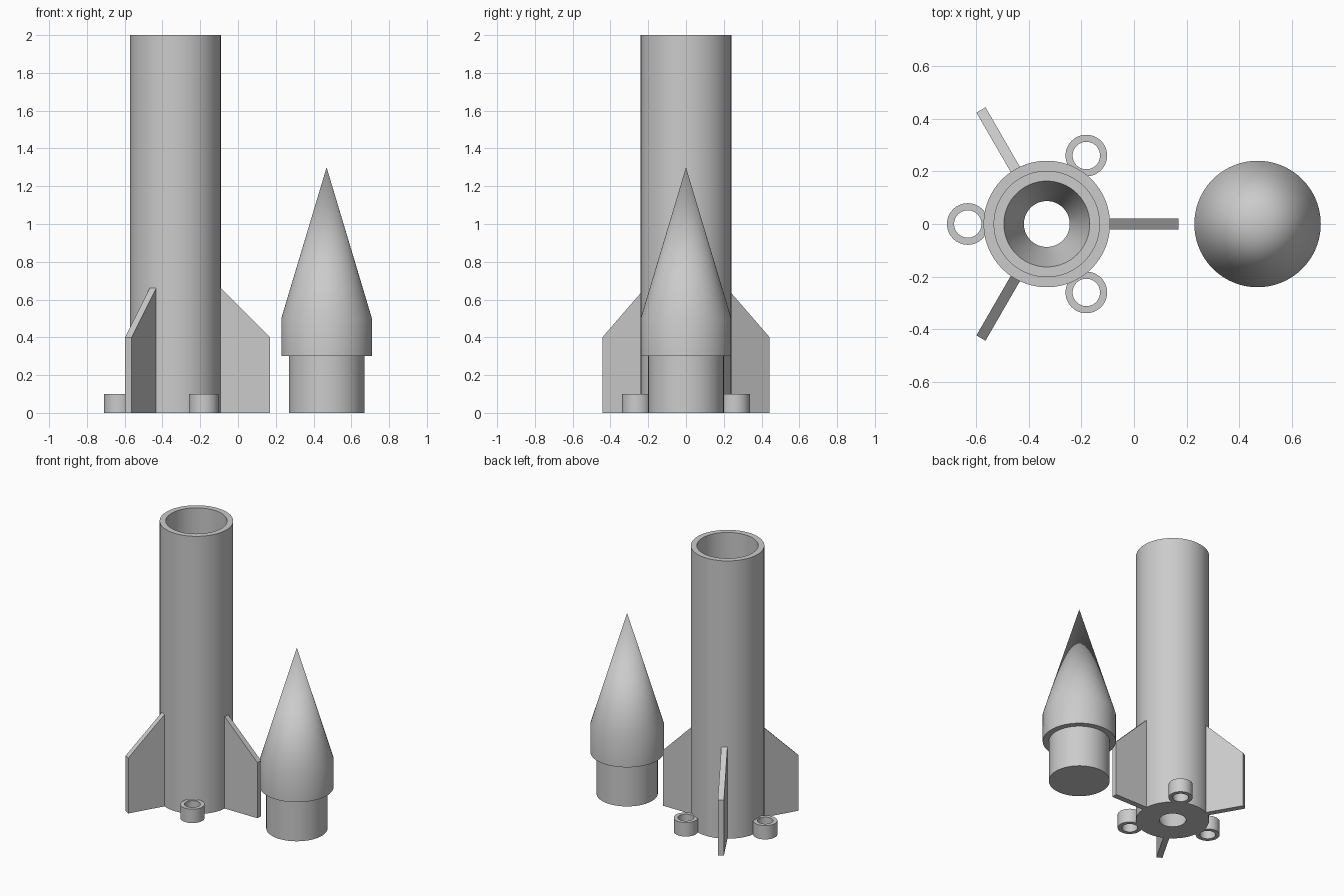
import bpy, math
from mathutils import Matrix, Vector

if "Cube" in bpy.data.objects:
    bpy.data.objects.remove(bpy.data.objects["Cube"], do_unlink=True)

GREY = (0.6, 0.6, 0.6, 1.0)
mat = bpy.data.materials.new("plain grey")
mat.use_nodes = True
mat.diffuse_color = GREY
mat.node_tree.nodes["Principled BSDF"].inputs["Base Color"].default_value = GREY

BODY_X, NOSE_X = -0.331, 0.469
RADIUS, BORE = 0.24, 0.20
SIDES = 96


def add_object(name, verts, faces, location=(0, 0, 0), angle=0):
    mesh = bpy.data.meshes.new(name)
    mesh.from_pydata(verts, [], faces)
    mesh.materials.append(mat)
    obj = bpy.data.objects.new(name, mesh)
    obj.location = location
    obj.rotation_euler.z = angle
    bpy.context.collection.objects.link(obj)
    return obj


def lathe(name, profile, location, closed=False, sides=SIDES):
    """Revolve (radius, height) points about z; points on the axis become poles."""
    verts, faces, rings = [], [], []
    for r, z in profile:
        count = sides if r > 0 else 1
        rings.append([len(verts) + i for i in range(count)])
        verts += [(r * math.cos(math.tau * i / sides), r * math.sin(math.tau * i / sides), z)
                  for i in range(count)]
    pairs = list(zip(rings, rings[1:]))
    if closed:
        pairs.append((rings[-1], rings[0]))
    for low, high in pairs:
        for i in range(sides):
            j = (i + 1) % sides
            quad = [low[i % len(low)], low[j % len(low)], high[j % len(high)], high[i % len(high)]]
            faces.append(list(dict.fromkeys(quad)))
    obj = add_object(name, verts, faces, location)
    bpy.ops.object.select_all(action="DESELECT")
    obj.select_set(True)
    bpy.context.view_layer.objects.active = obj
    bpy.ops.object.shade_smooth_by_angle(angle=math.radians(30))
    return obj


# Hollow body tube with an internal ledge and a funnel to the bottom hole
lathe("body_tube", [(0.087, 0), (RADIUS, 0), (RADIUS, 2), (BORE, 2), (BORE, 0.25), (0.163, 0.25)],
      (BODY_X, 0, 0), closed=True)

# Separate nose cone standing on its plug
lathe("nose_cone", [(0, 0), (BORE, 0), (BORE, 0.3), (RADIUS, 0.3), (RADIUS, 0.5), (0, 1.3)],
      (NOSE_X, 0, 0))

# Three swept fins, with a launch ring between each pair
fin_profile = [(0.22, 0), (0.5, 0), (0.5, 0.4), (0.22, 0.68)]
half = 0.02
fin_verts = [(r, side, z) for side in (-half, half) for r, z in fin_profile]
fin_faces = [(0, 1, 2, 3), (7, 6, 5, 4)] + [(i, i + 4, (i + 1) % 4 + 4, (i + 1) % 4) for i in range(4)]
for n in range(3):
    angle = n * math.tau / 3
    add_object(f"fin_{n + 1}", fin_verts, fin_faces, (BODY_X, 0, 0), angle)
    spot = Vector((BODY_X, 0, 0)) + Matrix.Rotation(angle + math.pi / 3, 3, "Z") @ Vector((0.3, 0, 0))
    lathe(f"launch_ring_{n + 1}", [(0.052, 0), (0.079, 0), (0.079, 0.1), (0.052, 0.1)],
          spot, closed=True, sides=48)
